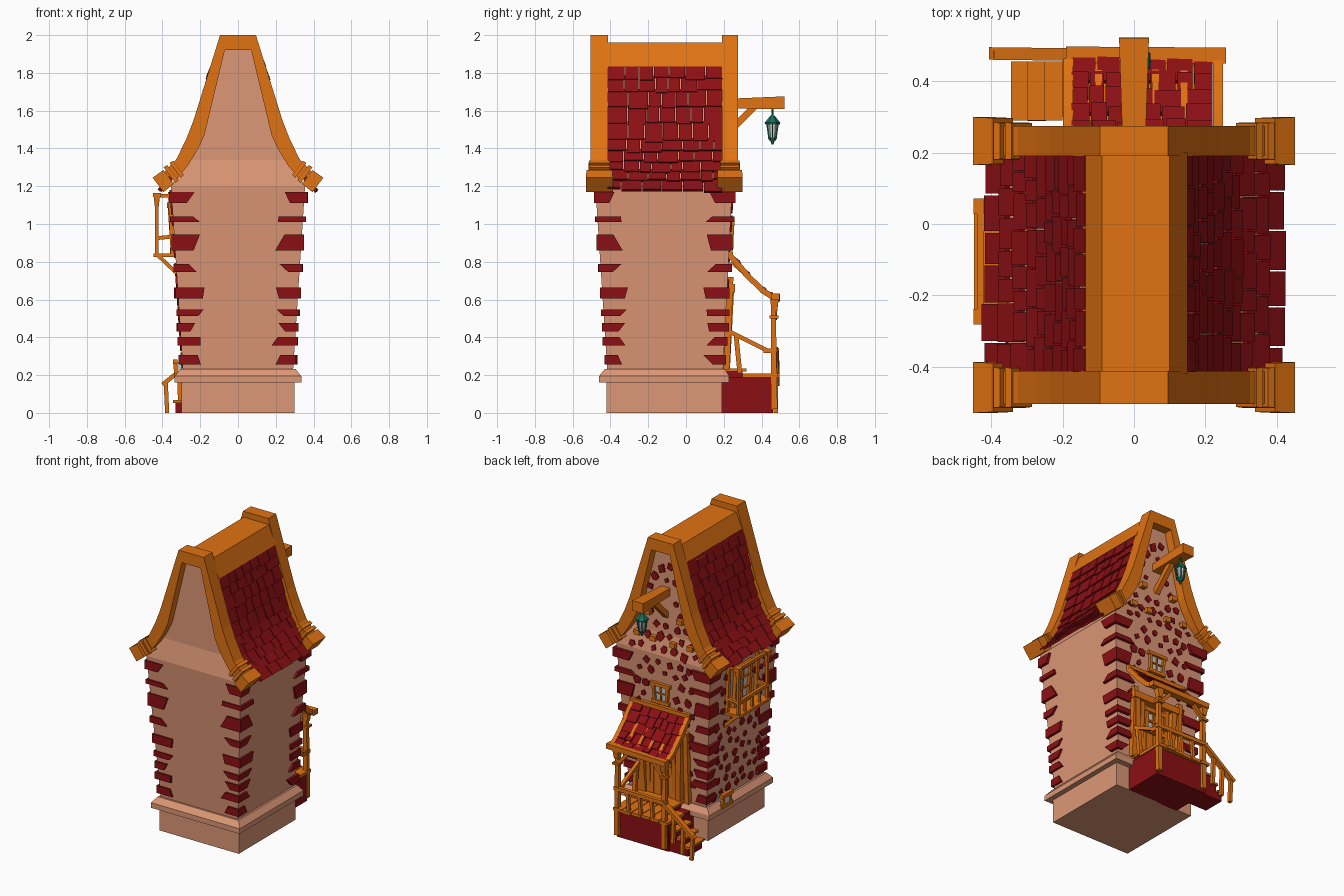
import bpy, bmesh, math, random
from mathutils import Vector as V, Matrix

if "Cube" in bpy.data.objects:
    bpy.data.objects.remove(bpy.data.objects["Cube"])

random.seed(4)
R = random.uniform
PALE, ORANGE, RED, TEAL = (.72, .31, .18, 1), (.75, .17, .006, 1), (.26, .005, .007, 1), (.01, .16, .11, 1)
colors, parts = {}, {}


def part(name, color=None):
    parts[name] = bmesh.new()
    colors[name] = color
    return name


def solid(p, a, b):
    bm = parts[p]
    va, vb = [bm.verts.new(c) for c in a], [bm.verts.new(c) for c in b]
    bm.faces.new(va)
    bm.faces.new(vb[::-1])
    for i in range(len(va)):
        j = (i + 1) % len(va)
        bm.faces.new((va[i], vb[i], vb[j], va[j]))


def rect(x0, x1, y0, y1, z):
    return [(x0, y0, z), (x1, y0, z), (x1, y1, z), (x0, y1, z)]


def box(p, x0, x1, y0, y1, z0, z1):
    solid(p, rect(x0, x1, y0, y1, z0), rect(x0, x1, y0, y1, z1))


def extrude(p, prof, y0, y1):
    solid(p, [(x, y0, z) for x, z in prof], [(x, y1, z) for x, z in prof])


def beam(p, a, b, w, h=None, k=1):
    a, b, h = V(a), V(b), h or w
    d = (b - a).normalized()
    s = d.cross(V((0, 1, 0)) if abs(d.z) > .95 else V((0, 0, 1))).normalized()
    u = s.cross(d)
    c = [s * (i * w / 2) + u * (j * h / 2) for i, j in ((-1, -1), (1, -1), (1, 1), (-1, 1))]
    solid(p, [a + q for q in c], [b + q * k for q in c])


def cone(p, c, r1, r2, h, n=6):
    bmesh.ops.create_cone(parts[p], cap_ends=True, segments=n, radius1=r1, radius2=r2, depth=h,
                          matrix=Matrix.Translation(V(c) + V((0, 0, h / 2))))


def wall(face, u, z, o=0):
    t = (z - .23) / .97
    if face == 'left':
        return V((-.29 - .065 * t - o, u, z))
    y = .195 + .05 * t if z < 1.2 else max(.215, .245 - .03 * (z - 1.2) / .14)
    return V((u, y + o, z))


def window(p, glass, face, u0, u1, z0, z1, w, bars=(1, 1), o=.012, flare=0):
    q = lambda u, z: wall(face, u, z, o)
    solid(glass, [wall(face, u, z, -.02) for u, z in ((u0, z0), (u1, z0), (u1 + flare, z1), (u0 - flare, z1))],
          [wall(face, u, z, .006) for u, z in ((u0, z0), (u1, z0), (u1 + flare, z1), (u0 - flare, z1))])
    beam(p, q(u0, z0), q(u0 - flare, z1), w)
    beam(p, q(u1, z0), q(u1 + flare, z1), w)
    for z, e in ((z0, .02), (z1, .02 + flare)):
        beam(p, q(u0 - e, z), q(u1 + e, z), w * 1.2)
    for i in range(bars[0]):
        u = u0 + (u1 - u0) * (i + 1) / (bars[0] + 1)
        beam(p, q(u, z0), q(u, z1), w * .45)
    for i in range(bars[1]):
        z = z0 + (z1 - z0) * (i + 1) / (bars[1] + 1)
        beam(p, q(u0, z), q(u1, z), w * .45)


def tiles(p, prof, v0, v1, size, put):
    """Rows of shingles down a (u, z) profile, laid along v."""
    for (ua, za), (ub, zb) in zip(prof, prof[1:]):
        d = V((ub - ua, zb - za)).normalized()
        n = V((-d.y, d.x))
        v = v0
        while v < v1 - .01:
            e = v + R(.7, 1.35) * size
            e = v1 if e > v1 - size * .5 else e
            a, b = V((ua, za)) - d * .005, V((ub, zb)) + d * R(0, .022)
            lift = R(.012, .02)
            sec = [a - n * .012, a + n * .004, b + n * lift, b + n * (lift - .018)]
            solid(p, [put(c.x, v, c.y) for c in sec], [put(c.x, e - .005, c.y) for c in sec])
            v = e


# plinth, tapered tower body and gable core
b = part('plinth', PALE)
box(b, -.30, .30, -.42, .19, 0, .165)
box(b, -.335, .335, -.46, .228, .16, .195)
solid(b, rect(-.335, .335, -.46, .228, .195), rect(-.305, .305, -.43, .205, .232))
b = part('tower_walls', PALE)
solid(b, rect(-.29, .29, -.415, .195, .2), rect(-.355, .355, -.48, .245, 1.2))
solid(b, rect(-.355, .355, -.48, .245, 1.2), rect(-.27, .27, -.45, .215, 1.34))
half = [(.335, 1.23), (.27, 1.34), (.21, 1.47), (.095, 1.93)]
extrude(b, half + [(-x, z) for x, z in half[::-1]], -.45, .215)

# corner quoins
b = part('corner_bricks', RED)
for z0, z1, w in ((1.11, 1.17, .12), (1.01, 1.04, .13), (.86, .945, .13), (.745, .787, .11), (.605, .665, .13),
                  (.512, .548, .11), (.432, .477, .10), (.357, .402, .11), (.257, .307, .09)):
    for sx in (-1, 1):
        for sy in (-1, 1):
            t = ((z0 + z1) / 2 - .23) / .97
            x = sx * (.303 + .065 * t + R(0, .008))
            y = (.208 + .05 * t if sy > 0 else -.428 - .06 * t) + sy * R(0, .008)
            wx, wy, k = w + R(-.02, .02), w + R(-.03, .01), R(-.025, .025)
            ring = lambda z, e: [(x, y, z), (x - sx * (wx + e), y, z),
                                 (x - sx * (wx + e), y - sy * (wy + e), z), (x, y - sy * (wy + e), z)]
            solid(b, ring(z0, k), ring(z1, -k))

# scattered stones on back, gable and left side
b = part('wall_stones', RED)


def stone(face, u, z):
    n, ph, r = random.choice((4, 4, 5, 6)), R(0, 6), R(.018, .032)
    pts = [(u + r * R(.8, 1.15) * math.cos(ph + 6.283 * i / n), z + r * R(.8, 1.25) * math.sin(ph + 6.283 * i / n))
           for i in range(n)]
    solid(b, [wall(face, *q, -.02) for q in pts], [wall(face, *q, .009) for q in pts])


for i in range(20):
    z = .28 + i * .08
    for j in range(-5, 6):
        u = j * .083 + (i % 2) * .04 + R(-.015, .015)
        zz = z + R(-.018, .018)
        edge = .21 if z < 1.2 else .25 - (z - 1.25) * .33
        if abs(u) < edge and z < 1.85 and not (abs(u) < .16 and zz < .8) and not (
                abs(u - .02) < .1 and .83 < zz < 1.04) and not (abs(u) < .06 and 1.48 < zz < 1.7):
            stone('back', u, zz)
        u -= .11
        if -.36 < u < .14 and zz < 1.15 and not (-.24 < u < .03 and .8 < zz < 1.16):
            stone('left', u, zz)

# roof tiles, ridge cap, flared bargeboards with stepped ends
b = part('roof_tiles', RED)
slope = [(.135, 1.85), (.149, 1.78), (.166, 1.71), (.187, 1.625), (.207, 1.54), (.232, 1.45), (.256, 1.39),
         (.284, 1.335), (.32, 1.285), (.36, 1.235), (.40, 1.185)]
for s in (-1, 1):
    tiles(b, slope, -.415, .195, .085, lambda u, v, z, s=s: (s * u, v, z))
b = part('ridge_cap', ORANGE)
extrude(b, [(-.145, 1.835), (-.09, 1.96), (.10, 1.96), (.15, 1.835)], -.42, .2)
b = part('bargeboards', ORANGE)
outer = [(.095, 2), (.235, 1.55), (.272, 1.455), (.325, 1.345), (.39, 1.275)]
inner = [(.07, 1.92), (.178, 1.47), (.21, 1.40), (.265, 1.31), (.335, 1.225)]
d = V((.8, 0, -.6))
for y0, y1 in ((-.505, -.412), (.19, .275)):
    for s in (-1, 1):
        for i in range(4):
            q = [outer[i], outer[i + 1], inner[i + 1], inner[i]]
            extrude(b, [(s * x, z) for x, z in q], y0, y1)
        for c, ln, h, g in (((.315, 1.297), .022, .095, .008), ((.345, 1.272), .022, .10, .008),
                            ((.367, 1.249), .07, .092, .022)):
            p, e = V(c), d * ln
            p = V((p.x, 0, p.y))
            m = V((0, (y0 + y1) / 2, 0))
            flip = lambda v: V((v.x * s, v.y, v.z))
            beam(b, flip(p) + m, flip(p + e) + m, y1 - y0 + 2 * g, h, 1.04)
    extrude(b, [(-.095, 2), (.095, 2), (.07, 1.92), (-.07, 1.92)], y0, y1)

# beam ends and lantern bracket on the back gable
b = part('beam_ends', ORANGE)
for x, z in ((-.2, 1.3), (-.07, 1.29), (.08, 1.3), (.2, 1.31), (-.12, 1.46), (.12, 1.47)):
    box(b, x - .02, x + .02, .18, .25, z - .015, z + .018)
b = part('lantern_bracket', ORANGE)
beam(b, (0, .2, 1.637), (0, .522, 1.642), .062, .05, 1.35)
beam(b, (0, .21, 1.47), (0, .36, 1.62), .035)
b, g = part('lantern_frame', TEAL), part('lantern_glass')
lx, ly = .01, .458
cone(b, (lx, ly, 1.565), .006, .006, .06)
cone(b, (lx, ly, 1.535), .042, .01, .04)
cone(b, (lx, ly, 1.527), .038, .042, .01)
cone(b, (lx, ly, 1.442), .017, .025, .016)
cone(b, (lx, ly, 1.42), .005, .012, .022)
cone(g, (lx, ly, 1.455), .02, .031, .075)
for i in range(6):
    c, s = math.cos(i * math.pi / 3), math.sin(i * math.pi / 3)
    beam(b, (lx + .022 * c, ly + .022 * s, 1.455), (lx + .034 * c, ly + .034 * s, 1.53), .007)

# windows and door
w, g = part('window_frames', ORANGE), part('window_glass')
window(w, g, 'back', -.025, .065, .88, 1.0, .018, flare=.01)
window(w, g, 'left', -.18, -.03, .86, 1.1, .025, (1, 2))
window(w, g, 'left', .0, .075, .2, .27, .02, (0, 0), .04)
box(g, -.335, -.3, .0, .075, .2, .27)
b = part('door', ORANGE)
for i in range(4):
    x = -.075 + i * .055
    box(b, x, x + .051, .17, .222, .22, .44)
window(b, g, 'back', -.03, .09, .46, .6, .025, (1, 1), .012)
for x0, x1 in ((-.1, -.12), (.16, .18)):
    beam(b, wall('back', x0, .22, .02), wall('back', x1, .68, .02), .035)
    beam(b, wall('back', x0 * .75 + .008, .22, .01), wall('back', x0 * .75 + .008, .64, .01), .03)
beam(b, wall('back', -.15, .66, .02), wall('back', .21, .66, .02), .045)

# porch base and steps
b = part('porch_base', RED)
box(b, -.19, .2, .18, .46, 0, .19)
box(b, -.12, .18, .18, .30, .19, .222)
t = part('porch_planks', ORANGE)
for i in range(6):
    x = -.2 + i * .069
    box(t, x, x + .064, .30, .485 + R(-.012, .01), .188, .208)
box(t, -.13, .19, .19, .32, .22, .235)
for i in range(3):
    x, z = -.33 + i * .047, .052 + i * .046
    box(b, x, x + .06, .3, .45, 0, z)
    solid(t, rect(x - .015, x + .036, .29 + R(-.01, .01), .455, z), rect(x - .015, x + .036, .29, .455, z + .015))

# porch posts, railings and braces
b = part('porch_posts_and_rails', ORANGE)
for x in (-.165, .19):
    beam(b, (x, .468, .02), (x, .462, .58), .032, None, .8)
    box(b, x - .024, x + .024, .442, .49, .50, .515)
    beam(b, (x, .468, .54), (x, .468, .6), .03, None, 1.5)
    beam(b, (x, .215, .23), (x, .235, .72), .032)
    beam(b, (x, .47, .5), (x + (.08 if x < 0 else -.08), .47, .59), .022)
beam(b, (.19, .2, .445), (.19, .43, .33), .022)
beam(b, (.19, .41, .33), (.19, .48, .33), .024)
beam(b, (.19, .285, .21), (.19, .265, .41), .025)
beam(b, (.21, .47, .335), (-.19, .475, .335), .025)
for x in (.1, .01, -.08):
    beam(b, (x, .472, .2), (x + .01, .472, .335), .02)
beam(b, (-.165, .475, .335), (-.4, .478, .15), .035, .022)
for x, z in ((-.375, .17), (-.305, .22), (-.235, .275)):
    beam(b, (x, .475, max(0, z - .2)), (x - .008, .475, z), .022)

# porch roof
eave = [(.235, .835), (.275, .79), (.315, .74), (.36, .69), (.405, .65), (.45, .622)]
b = part('porch_roof_tiles', RED)
tiles(b, eave, -.175, .225, .06, lambda u, v, z: (v, u, z))
b = part('porch_roof_beams', ORANGE)
for x in (-.185, .235):
    for (ya, za), (yb, zb) in zip(eave[::2] + eave[-1:], eave[2::2] + eave[-1:]):
        beam(b, (x, ya - .004, za), (x, yb + .006, zb - .006), .028, .03)
beam(b, (-.19, .475, .608), (.258, .472, .615), .045, .035)
beam(b, (-.2, .235, .84), (.25, .235, .84), .03)
for x in (-.1, -.02, .06, .14):
    beam(b, (x, .24, .8), (x, .46, .605), .02)

# side balcony
b = part('side_balcony', ORANGE)
box(b, -.448, -.32, -.275, .065, .825, .843)
for y in (-.26, .05):
    beam(b, (-.43, y, .84), (-.43, y, 1.15), .018)
    beam(b, (-.43, y, 1.09), (-.43, y, 1.15), .02, None, 1.7)
    box(b, -.45, -.408, y - .022, y + .022, 1.143, 1.165)
    beam(b, (-.43, y, .925), (-.33, y, .935), .02)
    beam(b, (-.345, y, .83), (-.36, y, 1.17), .022)
    beam(b, (-.43, y, 1.15), (-.35, y, 1.15), .018)
    beam(b, (-.42, y, .83), (-.325, y, .74), .02)
beam(b, (-.43, -.27, .93), (-.43, .06, .925), .02)
beam(b, (-.43, -.27, 1.152), (-.43, .06, 1.152), .02)
for y in (-.18, -.1, -.02):
    beam(b, (-.43, y, .84), (-.43, y, .93), .014)

# turn every part into an object
for name, bm in parts.items():
    bmesh.ops.recalc_face_normals(bm, faces=[f for f in bm.faces if f.calc_area() > 0])
    me = bpy.data.meshes.new(name)
    bm.to_mesh(me)
    bm.free()
    bpy.context.scene.collection.objects.link(bpy.data.objects.new(name, me))
    if colors[name]:
        m = bpy.data.materials.new(name)
        m.diffuse_color = colors[name]
        m.use_nodes = True
        m.node_tree.nodes["Principled BSDF"].inputs["Base Color"].default_value = m.diffuse_color
        me.materials.append(m)
